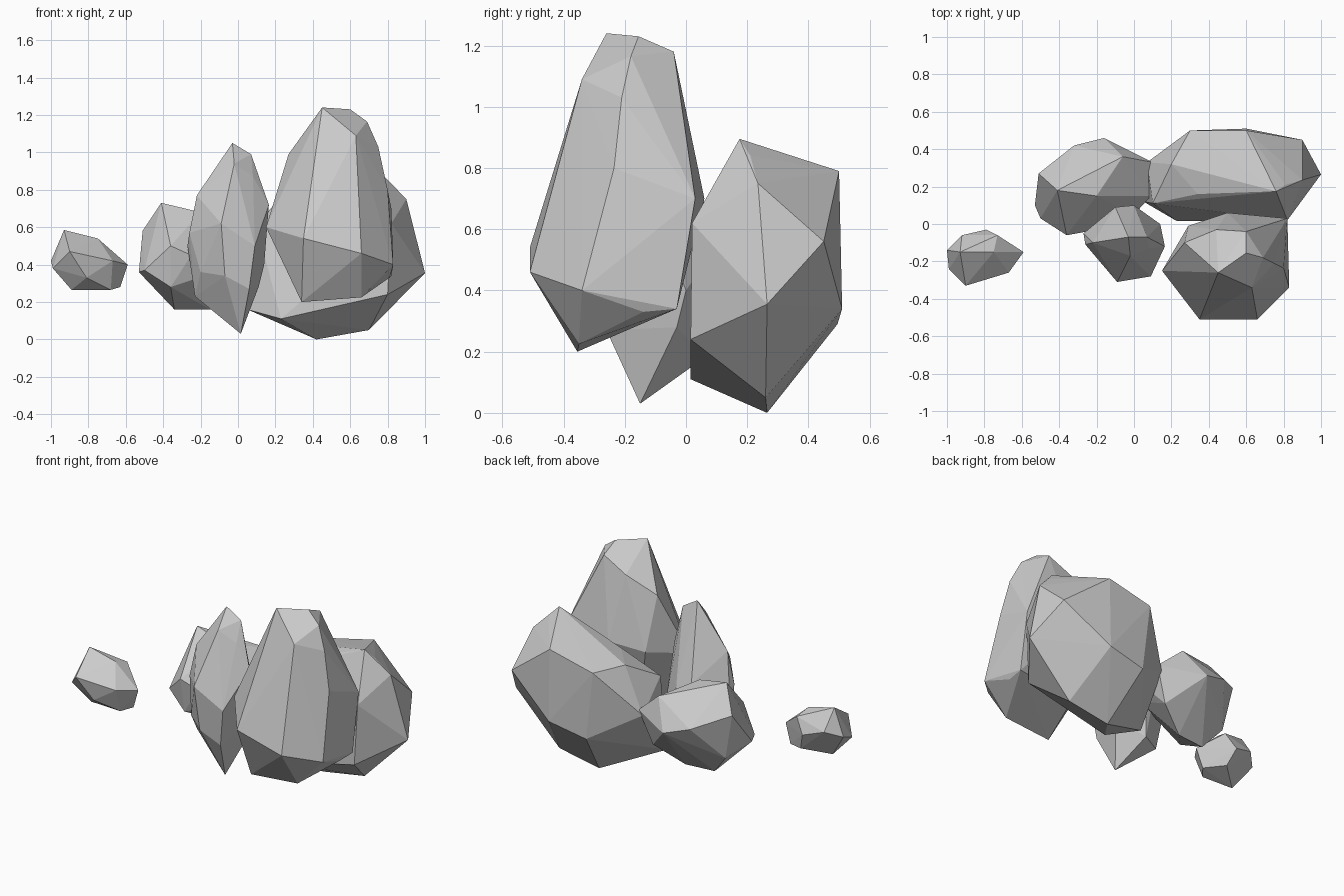
import bpy, bmesh


def rock(name, corners):
    """Faceted stone: the convex hull of a few corner points."""
    bm = bmesh.new()
    for c in corners:
        bm.verts.new(c)
    bmesh.ops.convex_hull(bm, input=bm.verts[:])
    loose = [v for v in bm.verts if not v.link_faces]
    bmesh.ops.delete(bm, geom=loose, context='VERTS')
    bmesh.ops.recalc_face_normals(bm, faces=bm.faces[:])
    me = bpy.data.meshes.new(name)
    bm.to_mesh(me)
    bm.free()
    ob = bpy.data.objects.new(name, me)
    bpy.context.collection.objects.link(ob)
    return ob


# tall stone, front right: crown, shoulder, waist, base
rock("tall_stone", [
    (.45, -.26, 1.24), (.60, -.155, 1.23), (.69, -.18, 1.165), (.60, -.04, 1.18),
    (.63, -.34, 1.09), (.27, -.10, .99), (.75, -.21, 1.03), (.44, -.03, 1.1),
    (.80, -.235, .80), (.82, .03, .70), (.50, .06, .70), (.29, -.01, .66),
    (.15, -.25, .60), (.35, -.51, .54), (.66, -.51, .46), (.83, -.34, .40),
    (.34, -.355, .20), (.66, -.35, .225), (.81, -.14, .33), (.82, -.03, .34),
    (.38, -.10, .33)])

# broad stone, back right
rock("broad_stone", [
    (.76, .175, .895), (.81, .21, .84), (.90, .235, .75), (.60, .50, .79),
    (.30, .50, .72), (.90, .45, .56), (.20, .32, .73), (.10, .11, .61),
    (.34, .16, .74), (.82, .02, .62), (1.0, .265, .355), (.60, .51, .34),
    (.35, .495, .29), (.07, .33, .45), (.80, .015, .24), (.23, .015, .11),
    (.05, .12, .16), (.42, .265, 0), (.70, .26, .05)])

# slim spire, front centre
rock("spire_stone", [
    (-.03, -.07, 1.05), (.07, -.07, .99), (.08, -.13, .87), (-.02, -.17, .94),
    (-.22, -.10, .77), (-.26, -.11, .57), (-.27, -.05, .50), (-.23, -.08, .23),
    (-.20, -.18, .36), (-.09, -.31, .62), (.09, -.28, .50), (-.07, -.28, .34),
    (.06, -.26, .27), (.165, -.12, .72), (.14, 0, .40), (.11, -.03, .28),
    (0, .10, .55), (-.10, .09, .60), (-.04, .06, .18), (.015, -.15, .03)])

# squat stone, back left
rock("squat_stone", [
    (-.41, .18, .73), (-.20, .15, .68), (-.06, .36, .62), (-.51, .27, .58),
    (-.53, .10, .36), (-.50, .03, .37), (-.36, -.06, .50), (-.25, -.04, .45),
    (-.32, .42, .50), (-.16, .46, .45), (.10, .33, .48), (.09, .15, .45),
    (0, .05, .40), (-.36, -.02, .28), (.02, .30, .27), (-.45, .25, .29),
    (-.34, .20, .16), (-.15, .22, .16)])

# small floating stone, far left
rock("small_stone", [
    (-.93, -.15, .585), (-.75, -.15, .54), (-.73, -.06, .51), (-.92, -.06, .46),
    (-.79, -.03, .42), (-.59, -.15, .40), (-.67, -.26, .42), (-.90, -.33, .47),
    (-.99, -.24, .38), (-1.0, -.14, .42), (-.81, -.28, .33), (-.63, -.14, .28),
    (-.68, -.20, .265), (-.89, -.19, .265), (-.75, -.07, .31)])
